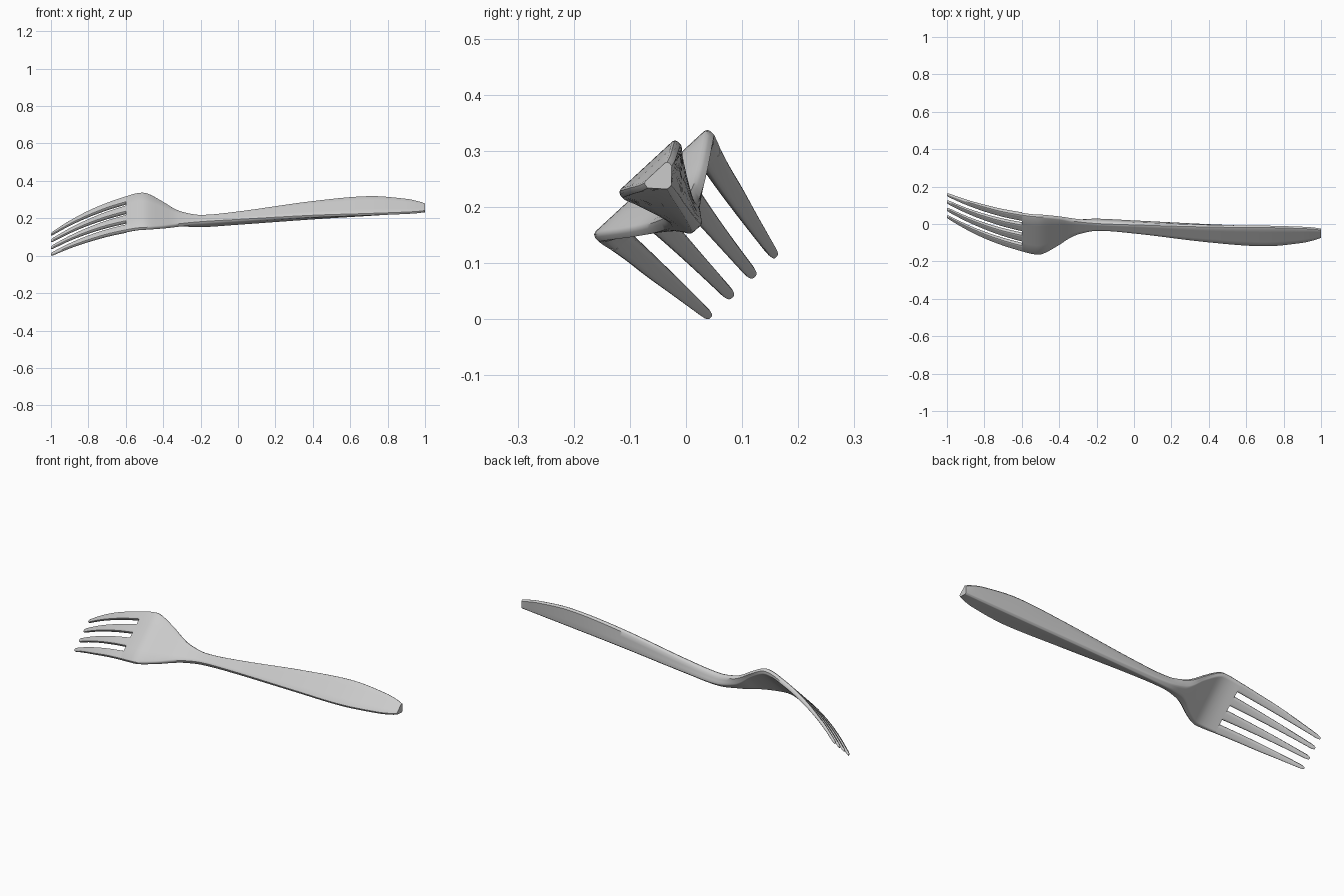
import bpy, bmesh, math

if "Cube" in bpy.data.objects:
    bpy.data.objects.remove(bpy.data.objects["Cube"])

TILT = math.radians(42.7)   # the fork lies rolled about its long axis

# stations: x, half width, top height, edge thickness, bottom half width, bottom height
STATIONS = [
    (-1.00, .088, -.017, .011, .086, -.032),
    (-0.90, .103, .055, .012, .101, .036),
    (-0.80, .116, .115, .014, .113, .092),
    (-0.70, .125, .164, .016, .121, .137),
    (-0.60, .134, .201, .018, .128, .173),
    (-0.54, .139, .219, .018, .131, .190),
    (-0.49, .137, .221, .018, .128, .192),
    (-0.40, .098, .193, .018, .082, .165),
    (-0.35, .070, .176, .020, .050, .139),
    (-0.30, .049, .166, .022, .028, .120),
    (-0.20, .030, .160, .024, .015, .103),
    (0.00, .034, .178, .021, .010, .115),
    (0.40, .058, .226, .017, .008, .148),
    (0.70, .070, .247, .015, .008, .170),
    (0.90, .054, .240, .014, .007, .184),
    (0.97, .040, .232, .013, .006, .189),
    (1.00, .029, .228, .012, .006, .191),
]


def sample(x):
    """Smooth interpolation of the station table."""
    S, last = STATIONS, len(STATIONS) - 1
    i = max(k for k in range(last) if S[k][0] <= x + 1e-9)
    a, b = S[i], S[i + 1]
    p, q = S[max(i - 1, 0)], S[min(i + 2, last)]
    d = b[0] - a[0]
    t = (x - a[0]) / d
    out = []
    for k in range(1, 6):
        m0 = (b[k] - p[k]) / (b[0] - p[0]) * d
        m1 = (q[k] - a[k]) / (q[0] - a[0]) * d
        out.append((2*t**3 - 3*t*t + 1) * a[k] + (t**3 - 2*t*t + t) * m0
                   + (3*t*t - 2*t**3) * b[k] + (t**3 - t*t) * m1)
    return out


def section(x, h, n, e, b, nb, w0=0.0):
    """Rounded cross-section: flat top, short edge, tapering underside."""
    c = .127 + .012 * x + w0
    r = min(.45 * e, .45 * h)
    rb = min(.35 * (n - nb), .6 * b)
    half = [(h * .5, n), (h - r, n), (h - .3 * r, n - .3 * r), (h, n - r), (h, n - e)]
    for t in (.33, .66):
        half.append((h + (b - h) * t, n - e + (nb + .3 * rb - n + e) * t))
    half += [(b, nb + .3 * rb), (b - .3 * rb, nb + .08 * rb), (b - rb, nb)]
    pts = half + [(-w, z) for w, z in reversed(half)]
    return [(x, c + w, z) for w, z in pts]


def loft(name, rings):
    bm = bmesh.new()
    loops = [[bm.verts.new(p) for p in ring] for ring in rings]
    for A, B in zip(loops, loops[1:]):
        for i in range(len(A)):
            j = (i + 1) % len(A)
            bm.faces.new((A[i], A[j], B[j], B[i]))
    bm.faces.new(loops[0])
    bm.faces.new(loops[-1])
    bmesh.ops.recalc_face_normals(bm, faces=bm.faces)
    me = bpy.data.meshes.new(name)
    bm.to_mesh(me)
    bm.free()
    ob = bpy.data.objects.new(name, me)
    bpy.context.collection.objects.link(ob)
    ob.rotation_euler.x = TILT
    ob.select_set(True)
    bpy.context.view_layer.objects.active = ob
    return ob


# handle, neck and head plate as one body
N = 90
parts = [loft("handle_and_head",
              [section(x, *sample(x)) for x in (-.6 + 1.6 * i / N for i in range(N + 1))])]


# tapering, rounded tines
def tine(name, side, outer):
    rings = []
    us = [i / 24 for i in range(24)] + [.975, .985, .993, .998, 1]
    for u in us:
        x = -.6 - .4 * u
        h, n, e, b, nb = sample(x)
        slot, gap = .075 - .021 * u, .013 + .004 * u
        lo, hi = (slot + gap, h) if outer else (gap, slot - gap)
        k = 1 if u < .96 else .35 + .65 * math.sqrt(max(0, 1 - ((u - .96) / .04) ** 2))
        half, mid = (hi - lo) / 2 * k, (n + nb) / 2
        th = (n - nb) / 2 * (.5 + .5 * k)
        rings.append(section(x, half, mid + th, th * 1.2, half * .88, mid - th,
                             side * (lo + hi) / 2))
    return loft(name, rings)


for side, label in ((-1, "left"), (1, "right")):
    parts.append(tine("inner_tine_" + label, side, False))
    parts.append(tine("outer_tine_" + label, side, True))

bpy.ops.object.shade_smooth_by_angle(angle=math.radians(40))

# rest the lowest tip on the ground and centre across y
bpy.context.view_layer.update()
pts = [o.matrix_world @ v.co for o in parts for v in o.data.vertices]
ys = [p.y for p in pts]
for o in parts:
    o.location.z -= min(p.z for p in pts)
    o.location.y -= (min(ys) + max(ys)) / 2
